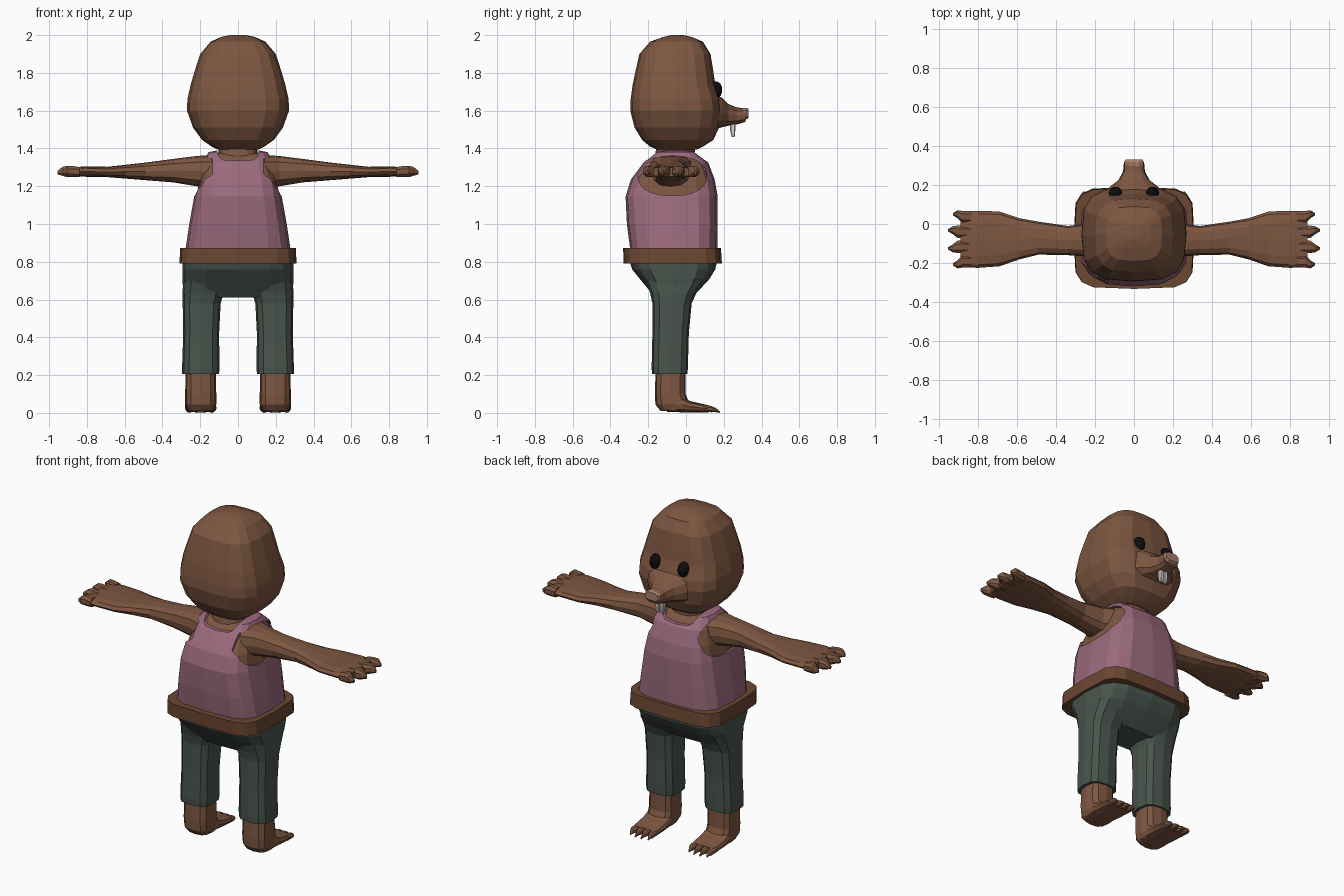
import bpy, bmesh, math


def material(name, rgb):
    m = bpy.data.materials.new(name)
    m.diffuse_color = (*rgb, 1)
    return m


FUR = material("fur", (0.205, 0.094, 0.052))
PINK = material("pink_cloth", (0.33, 0.145, 0.205))
GREEN = material("green_cloth", (0.066, 0.09, 0.074))
LEATHER = material("leather", (0.15, 0.064, 0.032))
BLACK = material("black", (0.004, 0.004, 0.004))
NOSE = material("nose_skin", (0.40, 0.21, 0.15))
IVORY = material("ivory", (0.70, 0.66, 0.60))


def loft(name, axis, secs, mat, n=16, p=3.0, caps=True, mirror=False):
    """Loft of squarish rings; each section is (position, u0, u1, v0, v1)."""
    bm = bmesh.new()
    rings = []
    for t, u0, u1, v0, v1 in secs:
        ring = []
        for i in range(n):
            a = 2 * math.pi * i / n + (math.pi / 8 if n == 8 else 0)
            c, s = math.cos(a), math.sin(a)
            u = (u0 + u1) / 2 + (u1 - u0) / 2 * math.copysign(abs(c) ** (2 / p), c)
            v = (v0 + v1) / 2 + (v1 - v0) / 2 * math.copysign(abs(s) ** (2 / p), s)
            co = {"x": (t, u, v), "y": (u, t, v), "z": (u, v, t)}[axis]
            ring.append(bm.verts.new(co))
        rings.append(ring)
    for a, b in zip(rings, rings[1:]):
        for i in range(n):
            j = (i + 1) % n
            bm.faces.new((a[i], a[j], b[j], b[i]))
    if caps:
        bm.faces.new(rings[0])
        bm.faces.new(rings[-1])
    bmesh.ops.recalc_face_normals(bm, faces=bm.faces)
    me = bpy.data.meshes.new(name)
    bm.to_mesh(me)
    bm.free()
    if mat:
        me.materials.append(mat)
    ob = bpy.data.objects.new(name, me)
    bpy.context.collection.objects.link(ob)
    if mirror:
        ob.modifiers.new("mirror", "MIRROR").use_clip = False
    return ob


# Head, snout, nose, teeth
loft("head", "z", [
    (1.395, -.11, .11, -.155, .06), (1.41, -.14, .14, -.19, .09),
    (1.445, -.19, .19, -.232, .145), (1.51, -.238, .238, -.272, .175),
    (1.60, -.27, .27, -.295, .19), (1.66, -.268, .268, -.293, .183),
    (1.74, -.25, .25, -.282, .155), (1.82, -.226, .226, -.265, .143),
    (1.90, -.20, .20, -.247, .13), (1.965, -.145, .145, -.19, .09),
    (1.99, -.09, .09, -.12, .03), (2.0, -.04, .04, -.08, -.01)], FUR, p=3.2)
loft("snout", "y", [
    (.12, -.19, .19, 1.49, 1.71), (.19, -.125, .125, 1.512, 1.668),
    (.225, -.08, .08, 1.52, 1.635), (.27, -.056, .056, 1.528, 1.617),
    (.315, -.052, .052, 1.54, 1.612)], FUR, n=12, p=2.8)
loft("nose", "y", [
    (.295, -.046, .046, 1.558, 1.614), (.318, -.054, .054, 1.55, 1.617),
    (.332, -.045, .045, 1.562, 1.612)], NOSE, n=8)
loft("front_tooth", "z", [
    (1.55, .001, .028, .23, .262), (1.50, .001, .027, .232, .262),
    (1.46, .003, .023, .242, .258)], IVORY, n=8, p=4, mirror=True)

# Eyes
loft("eye", "y", [
    (.13, .062, .128, 1.665, 1.755), (.165, .062, .128, 1.665, 1.755),
    (.182, .07, .12, 1.677, 1.743), (.191, .084, .106, 1.697, 1.723)],
    BLACK, n=12, p=2, mirror=True)

# Neck and torso, with a vest over them cut open at the neck and arms
loft("neck", "z", [(1.28, -.115, .115, -.20, .08), (1.36, -.105, .105, -.165, .045),
                   (1.44, -.10, .10, -.15, .05)], FUR, p=2.6)
TORSO = [
    (.84, -.282, .282, -.292, .165), (1.0, -.258, .258, -.313, .168),
    (1.145, -.232, .232, -.32, .168), (1.235, -.213, .213, -.292, .152),
    (1.325, -.186, .186, -.225, .118), (1.38, -.157, .157, -.165, .055),
    (1.392, -.10, .10, -.12, .02)]
g = .011
loft("torso", "z", [(z - g * (z > 1.3), a + g, b - g, c + g, d - g)
                    for z, a, b, c, d in TORSO], FUR, p=3.6)
vest = loft("vest", "z", TORSO, PINK, p=3.6, caps=False)
solid = vest.modifiers.new("thickness", "SOLIDIFY")
solid.thickness, solid.offset = .02, -1
cutters = [
    loft("arm_hole_cutter", "x", [(.135, -.255, .11, 1.15, 1.36),
                                  (.5, -.255, .11, 1.15, 1.36)], None, n=20, p=2.3, mirror=True),
    loft("neck_hole_cutter", "y", [(-.5, -.112, .112, 1.335, 1.6),
                                   (.5, -.112, .112, 1.335, 1.6)], None, p=5)]
for c in cutters:
    c.hide_render = True
    m = vest.modifiers.new("opening", "BOOLEAN")
    m.operation, m.solver, m.object = "DIFFERENCE", "EXACT", c
bpy.context.view_layer.update()
baked = bpy.data.meshes.new_from_object(
    vest.evaluated_get(bpy.context.evaluated_depsgraph_get()))
vest.modifiers.clear()
vest.data = baked
for c in cutters:
    bpy.data.objects.remove(c)

# Belt and trousers
loft("belt", "z", [(.792, -.31, .31, -.33, .19), (.872, -.306, .306, -.333, .185)],
     LEATHER, p=5)
loft("trouser_seat", "z", [
    (.82, -.292, .292, -.305, .168), (.76, -.295, .295, -.285, .155),
    (.71, -.295, .295, -.245, .125), (.65, -.29, .29, -.195, .07),
    (.612, -.255, .255, -.165, .03)], GREEN, p=3.4)
loft("trouser_leg", "z", [
    (.70, .06, .29, -.215, .10), (.635, .075, .294, -.19, .055),
    (.58, .092, .293, -.178, .03), (.42, .10, .29, -.178, .015),
    (.24, .098, .296, -.182, .01), (.205, .10, .296, -.18, .008),
    (.205, .12, .275, -.16, -.01)], GREEN, n=12, p=3, mirror=True)

# Ankles, feet and clawed toes
loft("ankle", "z", [(.25, .118, .276, -.16, -.004), (.10, .115, .28, -.165, -.002),
                    (.045, .115, .28, -.162, .02), (.01, .13, .265, -.135, .02)],
     FUR, n=12, p=3, mirror=True)
loft("foot", "y", [(-.10, .12, .275, .005, .08), (-.02, .116, .28, .003, .085),
                   (.02, .115, .28, .003, .063), (.12, .115, .28, .003, .04)],
     FUR, n=12, p=3, mirror=True)
for i in range(4):
    x, tip = .138 + .04 * i, .18 - .012 * (i in (0, 3))
    loft("toe", "y", [(.09, x - .022, x + .022, .005, .042),
                      (.135, x - .02, x + .02, .002, .038),
                      (.155, x - .011, x + .011, .004, .028),
                      (tip, x - .003, x + .003, .0, .008)], FUR, n=8, p=2.4, mirror=True)

# Arms, hands and clawed fingers
loft("arm", "x", [
    (.14, -.20, .05, 1.19, 1.365), (.22, -.168, .005, 1.20, 1.36),
    (.34, -.16, -.01, 1.22, 1.345), (.49, -.157, .012, 1.232, 1.325),
    (.59, -.182, .03, 1.24, 1.314), (.69, -.217, .064, 1.248, 1.303),
    (.80, -.225, .068, 1.25, 1.305), (.89, -.222, .066, 1.252, 1.30)],
    FUR, n=12, p=2.6, mirror=True)
for y, tip, drift in ((.035, .93, .015), (-.04, .955, .008),
                      (-.117, .955, -.008), (-.192, .93, -.015)):
    e, d = tip - .955, y + drift
    loft("finger", "x", [(.84, y - .034, y + .034, 1.248, 1.303),
                         (.905 + e, y - .034, y + .034, 1.246, 1.31),
                         (.93 + e, d - .022, d + .022, 1.254, 1.304),
                         (tip, d - .006, d + .006, 1.262, 1.282)],
         FUR, n=8, p=2.4, mirror=True)
